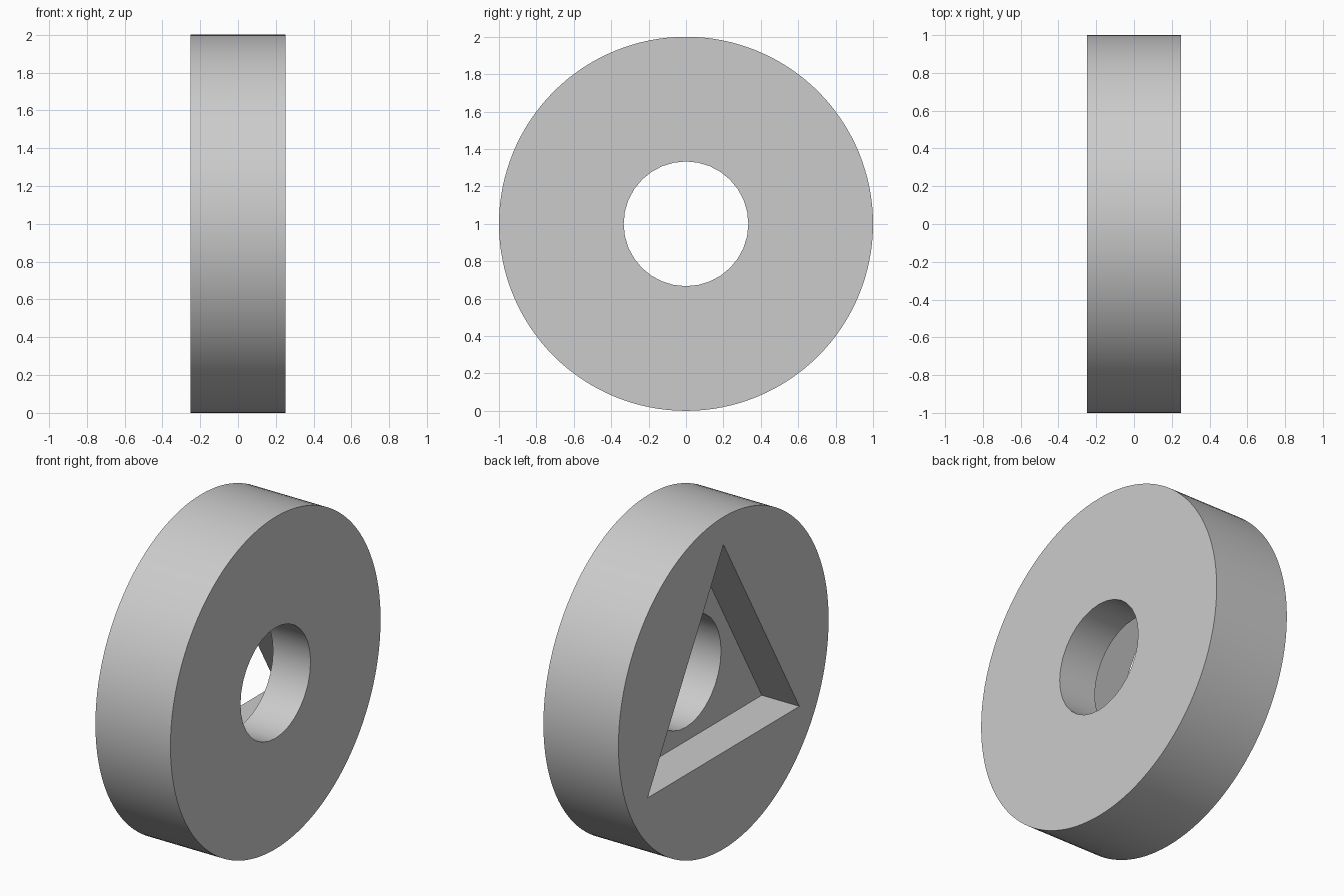
import bpy
import math
from mathutils import Matrix

cube = bpy.data.objects.get("Cube")
if cube:
    bpy.data.objects.remove(cube, do_unlink=True)

RADIUS = 1.0
THICKNESS = 0.5
AXIS_TO_X = Matrix.Rotation(math.pi / 2, 4, "Y")

grey = bpy.data.materials.new("grey")
grey.use_nodes = True
colour = (0.6, 0.6, 0.6, 1)
grey.diffuse_color = colour
grey.node_tree.nodes["Principled BSDF"].inputs["Base Color"].default_value = colour


def prism(name, sides, radius, depth, x=0.0, spin=0.0):
    """Regular prism lying along x, centred at the disc's height."""
    bpy.ops.mesh.primitive_cylinder_add(vertices=sides, radius=radius, depth=depth)
    ob = bpy.context.object
    ob.name = name
    ob.data.transform(Matrix.Rotation(spin, 4, "X") @ AXIS_TO_X)
    ob.location = (x, 0, RADIUS)
    ob.data.materials.append(grey)
    return ob


def cut(body, cutter):
    """Subtract the cutter from the body, then discard it."""
    cutter.hide_render = True
    mod = body.modifiers.new(cutter.name, "BOOLEAN")
    mod.operation = "DIFFERENCE"
    mod.solver = "EXACT"
    mod.object = cutter
    bpy.context.view_layer.objects.active = body
    bpy.ops.object.modifier_apply(modifier=mod.name)
    bpy.data.objects.remove(cutter, do_unlink=True)


# Thick round disc
disc = prism("disc", 128, RADIUS, THICKNESS)

# Round bore right through the middle
cut(disc, prism("bore_cutter", 32, RADIUS / 3, THICKNESS * 2))

# Triangular pocket, point up, half the thickness deep on the -x face
pocket = prism("pocket_cutter", 3, RADIUS * 5 / 6, THICKNESS, x=-THICKNESS / 2)
tip = max(pocket.data.vertices, key=lambda v: v.co.z).co
pocket.data.transform(Matrix.Rotation(math.atan2(tip.y, tip.z), 4, "X"))
cut(disc, pocket)

# Smooth round walls, crisp rims
bpy.ops.object.select_all(action="DESELECT")
disc.select_set(True)
bpy.context.view_layer.objects.active = disc
bpy.ops.object.shade_smooth_by_angle(angle=math.radians(30))
